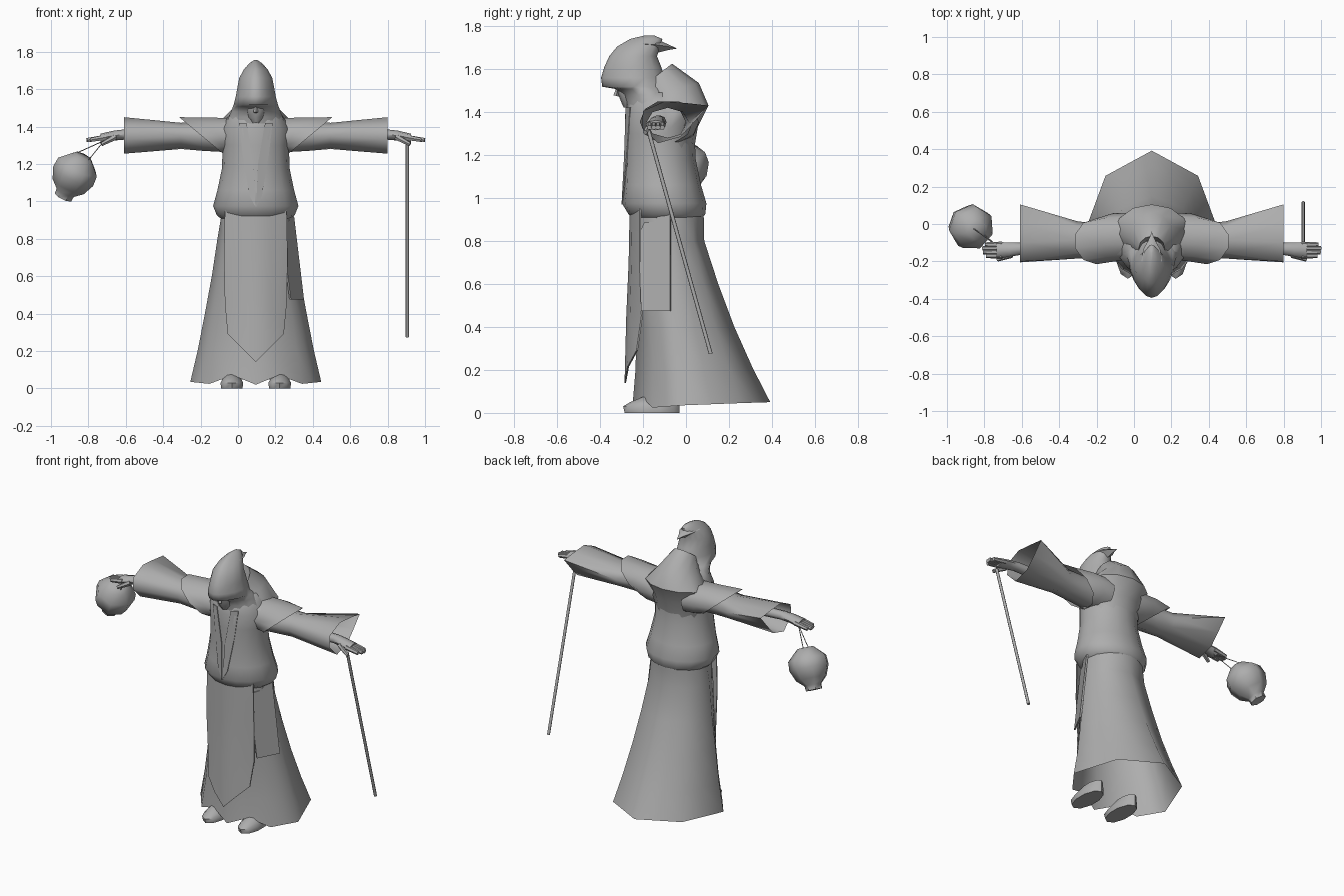
import bpy, bmesh, math
from mathutils import Vector

CX = 0.095  # body centre line
cloth = bpy.data.materials.new("plain_grey")
cloth.diffuse_color = (0.42, 0.42, 0.42, 1)


def finish(name, bm, angle=50):
    bmesh.ops.recalc_face_normals(bm, faces=bm.faces)
    mesh = bpy.data.meshes.new(name)
    bm.to_mesh(mesh)
    bm.free()
    mesh.materials.append(cloth)
    ob = bpy.data.objects.new(name, mesh)
    bpy.context.collection.objects.link(ob)
    bpy.ops.object.select_all(action='DESELECT')
    ob.select_set(True)
    bpy.context.view_layer.objects.active = ob
    bpy.ops.object.shade_smooth_by_angle(angle=math.radians(angle))
    return ob


def loft(name, rings, start=False, end=False, angle=50):
    """Skin a list of closed rings with equal point counts."""
    bm = bmesh.new()
    rows = [[bm.verts.new(p) for p in ring] for ring in rings]
    n = len(rows[0])
    for a, b in zip(rows, rows[1:]):
        for i in range(n):
            j = (i + 1) % n
            bm.faces.new((a[i], a[j], b[j], b[i]))
    if start:
        bm.faces.new(rows[0])
    if end:
        bm.faces.new(rows[-1])
    return finish(name, bm, angle)


def oval(z, hw, yf, yb, n=16, zb=None, pinch=0.0):
    """Horizontal ring starting at the front; zb is the height at the back."""
    zb = z if zb is None else zb
    pts = []
    for i in range(n):
        t = 2 * math.pi * i / n
        f = (1 - math.cos(t)) / 2
        w = hw * (1 - pinch * max(0, math.cos(t)))
        pts.append(Vector((CX + w * math.sin(t), yf + (yb - yf) * f, z + (zb - z) * f)))
    return pts


def split(ring):
    """Add the midpoint of every side."""
    out = []
    for i, p in enumerate(ring):
        out += [p, (p + ring[(i + 1) % len(ring)]) / 2]
    return out


def tube(name, a, b, r, n=8, r2=None):
    a, b = Vector(a), Vector(b)
    q = (b - a).to_track_quat('Z', 'Y')
    ends = []
    for c, rr in ((a, r), (b, r if r2 is None else r2)):
        ends.append([c + q @ Vector((rr * math.cos(k * math.tau / n),
                                     rr * math.sin(k * math.tau / n), 0)) for k in range(n)])
    return loft(name, ends, True, True)


def slab(name, pts, push):
    """Thin plate from an outline."""
    back = [Vector(p) for p in pts]
    return loft(name, [back, [p + Vector(push) for p in back]], True, True, 30)


# skirt: round waist, eight broad sides below, open hem raised over the feet
skirt = [oval(0.97, 0.18, -0.25, 0.08), oval(0.90, 0.188, -0.252, 0.083)]
for z, hw, yf, yb, zb, shift in (
        (0.80, 0.205, -0.255, 0.085, 0.80, 0.0), (0.60, 0.235, -0.245, 0.15, 0.60, 0.02),
        (0.40, 0.272, -0.23, 0.225, 0.40, 0.05), (0.20, 0.31, -0.235, 0.31, 0.21, 0.07),
        (0.02, 0.35, -0.25, 0.392, 0.05, 0.09)):
    ring = oval(z, hw, yf, yb, 8, zb)
    for i, k in ((2, 1), (6, 1), (3, 0.45), (5, 0.45)):  # sides sit further forward
        ring[i].y -= shift * k
    skirt.append(split(ring))
for i in (1, 15):
    skirt[-1][i].z = 0.07
loft("skirt", skirt, angle=80)

# torso: bloused at the waist and tapering into the skirt
loft("torso", [oval(*r) for r in (
    (0.89, 0.165, -0.225, 0.06), (0.925, 0.208, -0.268, 0.09), (0.975, 0.228, -0.298, 0.095),
    (1.06, 0.205, -0.288, 0.07), (1.18, 0.18, -0.283, 0.045), (1.30, 0.178, -0.283, 0.04),
    (1.39, 0.185, -0.283, 0.05), (1.45, 0.15, -0.27, 0.03), (1.49, 0.12, -0.25, -0.03))],
    True, True, 80)

# hollow standing collar behind the head, spreading over the upper back
loft("back_collar", [oval(z, hw, yf, yb, 12, zb) for z, hw, yf, yb, zb in (
    (1.18, 0.15, -0.20, 0.03, 1.18), (1.32, 0.178, -0.20, 0.055, 1.33),
    (1.41, 0.20, -0.19, 0.105, 1.43), (1.47, 0.118, -0.21, 0.06, 1.535),
    (1.52, 0.07, -0.20, -0.065, 1.625), (1.46, 0.06, -0.19, -0.085, 1.52))], False, True, 50)

# hood: drape, underside of the brim, crown
loft("hood", [oval(z, hw, yf, yb, 16, None, 0.25) for z, hw, yf, yb in (
    (1.40, 0.165, -0.275, -0.02), (1.45, 0.145, -0.283, -0.045), (1.48, 0.132, -0.297, -0.06),
    (1.508, 0.122, -0.33, -0.08), (1.518, 0.118, -0.39, -0.09), (1.56, 0.107, -0.395, -0.10),
    (1.61, 0.098, -0.38, -0.115), (1.66, 0.088, -0.357, -0.135), (1.705, 0.064, -0.32, -0.12),
    (1.74, 0.032, -0.26, -0.11), (1.757, 0.006, -0.19, -0.15))], True, True, 75)
# curled point at the back of the hood
loft("hood_tip", [[Vector((CX - w, y, z - h)), Vector((CX, y, z)),
                   Vector((CX + w, y, z - h)), Vector((CX, y + 0.01, z - 2.4 * h))]
                  for y, z, w, h in ((-0.20, 1.752, 0.055, 0.035), (-0.135, 1.738, 0.045, 0.025),
                                     (-0.09, 1.718, 0.02, 0.012), (-0.05, 1.70, 0.003, 0.002))],
     True, True, 60)

# veiled face with nose
loft("face", [oval(z, hw, yf, -0.22, 8) for z, hw, yf in (
    (1.42, 0.022, -0.29), (1.45, 0.045, -0.303), (1.49, 0.055, -0.318), (1.53, 0.055, -0.33))],
    True, True)
tube("nose", (CX, -0.325, 1.475), (CX, -0.315, 1.52), 0.013, 4, 0.006)

# scarf running down the chest, and the hanging front panel
for s in (-1, 1):
    slab("scarf_%s" % ("left" if s > 0 else "right"),
         [(CX + s * x, y, z) for x, y, z in (
             (0.05, -0.276, 1.42), (0.09, -0.257, 1.42), (0.07, -0.267, 1.25),
             (0.033, -0.287, 1.03), (0.002, -0.295, 0.97), (0.012, -0.283, 1.2))],
         (0, -0.005, 0))
panel = [[Vector((CX + x * w, y + curl * x * x, z - drop * (1 - abs(x))))
          for x in (-1, -0.5, 0, 0.5, 1)] for z, w, y, drop, curl in (
    (0.96, 0.165, -0.262, 0, 0.045), (0.7, 0.17, -0.267, 0, 0.05),
    (0.45, 0.165, -0.278, 0, 0.07), (0.29, 0.15, -0.286, 0.15, 0.055))]
loft("front_panel", [r + [p + Vector((0, 0.007, 0)) for p in reversed(r)] for r in panel],
     True, True)

# side pouch flap lying on the skirt
slab("side_flap", [(0.228, -0.21, 0.84), (0.24, -0.19, 0.885), (0.262, -0.14, 0.89),
                   (0.272, -0.125, 0.92), (0.292, -0.07, 0.92), (0.345, -0.07, 0.475),
                   (0.275, -0.205, 0.475)], (0.008, -0.005, 0))


def arm_ring(s, d, yf, yb, zl, zh, n=8):
    return [Vector((CX + s * d, (yf + yb) / 2 - (yb - yf) / 2 * math.cos(k * math.tau / n),
                    (zl + zh) / 2 + (zh - zl) / 2 * math.sin(k * math.tau / n)))
            for k in range(n)]


CUFF = ((-0.205, 1.33), (-0.2, 1.405), (-0.1, 1.45), (0.0, 1.442),
        (0.105, 1.43), (0.04, 1.355), (-0.025, 1.285), (-0.13, 1.255))
for s, side in ((1, "left"), (-1, "right")):
    # wide sleeve with a trailing open cuff
    cuff = [Vector((CX + s * 0.705, y, z)) for y, z in CUFF]
    loft("sleeve_" + side, [arm_ring(s, 0.10, -0.2, 0.0, 1.26, 1.45),
                            arm_ring(s, 0.28, -0.185, 0.0, 1.27, 1.43),
                            arm_ring(s, 0.40, -0.185, 0.015, 1.28, 1.42), cuff], angle=65)
    # shoulder cape, outer rim slanting in towards the armpit
    outer = arm_ring(s, 0, -0.215, 0.03, 1.255, 1.455, 10)
    for p in outer:
        p.x = CX + s * (0.175 + 0.24 * (p.z - 1.255) / 0.2)
    inner = arm_ring(s, 0.10, -0.19, 0.06, 1.25, 1.45, 10)
    neck = arm_ring(s, 0.20, -0.2, 0.06, 1.255, 1.453, 10)
    for p in neck:
        p.x = CX + s * (0.135 + 0.13 * (p.z - 1.255) / 0.2)
    loft("shoulder_cape_" + side, [inner, neck, outer])
    # forearm, palm, fingers and thumb
    loft("hand_" + side, [arm_ring(s, *r) for r in (
        (0.50, -0.155, -0.09, 1.32, 1.385), (0.70, -0.165, -0.10, 1.33, 1.385),
        (0.76, -0.175, -0.10, 1.325, 1.378), (0.83, -0.185, -0.095, 1.315, 1.362))], True, True)
    for k, tip in enumerate((0.885, 0.902, 0.905, 0.89)):
        y = -0.17 + 0.02 * k
        tube("finger_%d_%s" % (k + 1, side), (CX + s * 0.80, y, 1.343),
             (CX + s * tip, y, 1.328), 0.016, 6, 0.012)
    tube("thumb_" + side, (CX + s * 0.75, -0.165, 1.345), (CX + s * 0.825, -0.19, 1.305),
         0.017, 6, 0.011)
    # shoe
    loft("shoe_" + side, [[Vector((CX + s * 0.128 + w * math.sin(k * math.tau / 10),
                                   (yf - 0.03) / 2 + (yf + 0.03) / 2 * math.cos(k * math.tau / 10), z))
                           for k in range(10)] for z, w, yf in (
        (0.0, 0.06, -0.285), (0.03, 0.064, -0.293), (0.05, 0.052, -0.26),
        (0.075, 0.04, -0.2))], True, True)

# walking staff
tube("staff", (0.905, -0.175, 1.315), (0.905, 0.115, 0.275), 0.009)

# hanging lantern, tilted, with two wires up to the hand
axis = Vector((0.42, -0.25, 0.87)).normalized()
mid = Vector((-0.878, -0.012, 1.14))
q = axis.to_track_quat('Z', 'Y')
loft("lantern", [[mid + q @ Vector((r * math.cos((k + 0.5) * math.tau / 7),
                                    r * math.sin((k + 0.5) * math.tau / 7), h))
                  for k in range(7)] for h, r in (
    (-0.135, 0.05), (-0.105, 0.052), (-0.065, 0.095), (0.0, 0.122), (0.055, 0.118),
    (0.10, 0.07), (0.118, 0.05))], True, True, 50)
for k, off in enumerate((-0.04, 0.04)):
    tube("wire_%d" % (k + 1), mid + q @ Vector((0, off, 0.115)), (-0.715, -0.13, 1.325), 0.0025, 4)
